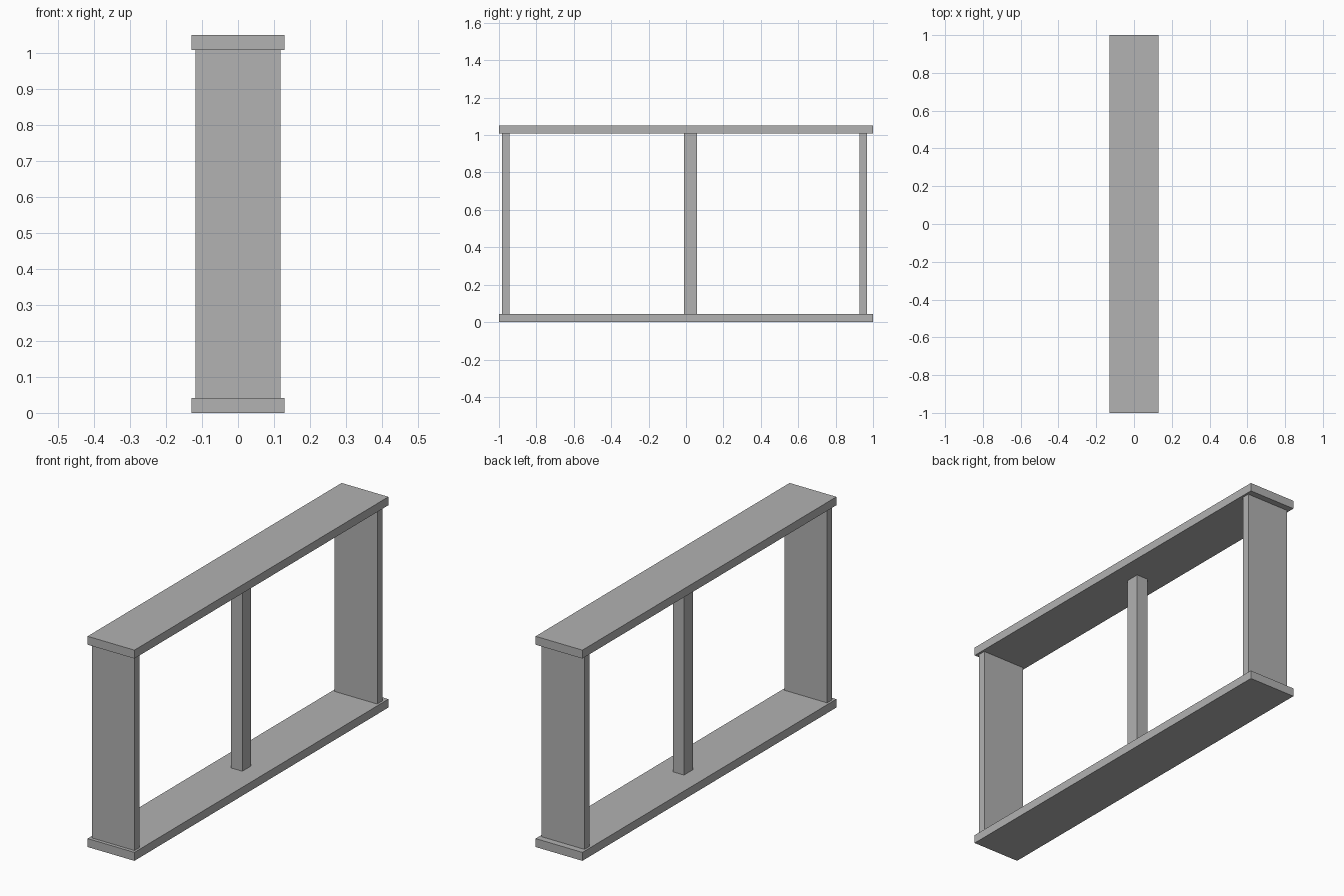
import bpy

cube = bpy.data.objects.get("Cube")
if cube:
    bpy.data.objects.remove(cube, do_unlink=True)

# Single plain grey finish
GREY = (0.445, 0.445, 0.445, 1)
grey = bpy.data.materials.new("plain_grey")
grey.use_nodes = True
grey.diffuse_color = GREY
grey.node_tree.nodes["Principled BSDF"].inputs["Base Color"].default_value = GREY


def box(name, x, y, z):
    """Box spanning the given (low, high) range on each axis."""
    spans = (x, y, z)
    bpy.ops.mesh.primitive_cube_add(size=1, location=[sum(s) / 2 for s in spans])
    ob = bpy.context.object
    ob.name = name
    ob.scale = [s[1] - s[0] for s in spans]
    bpy.ops.object.transform_apply(location=False, rotation=False, scale=True)
    ob.data.materials.append(grey)
    return ob


HEIGHT, SLAB = 1.05, 0.042
slab_x, panel_x = (-0.129, 0.129), (-0.118, 0.118)
inner_z = (SLAB, HEIGHT - SLAB)

# Top and bottom boards
box("bottom_board", slab_x, (-1, 1), (0, SLAB))
box("top_board", slab_x, (-1, 1), (HEIGHT - SLAB, HEIGHT))

# Upright end panels and the off-centre post between them
box("front_panel", panel_x, (-0.983, -0.943), inner_z)
box("back_panel", panel_x, (0.928, 0.968), inner_z)
box("middle_post", (-0.031, 0.031), (-0.01, 0.06), inner_z)
